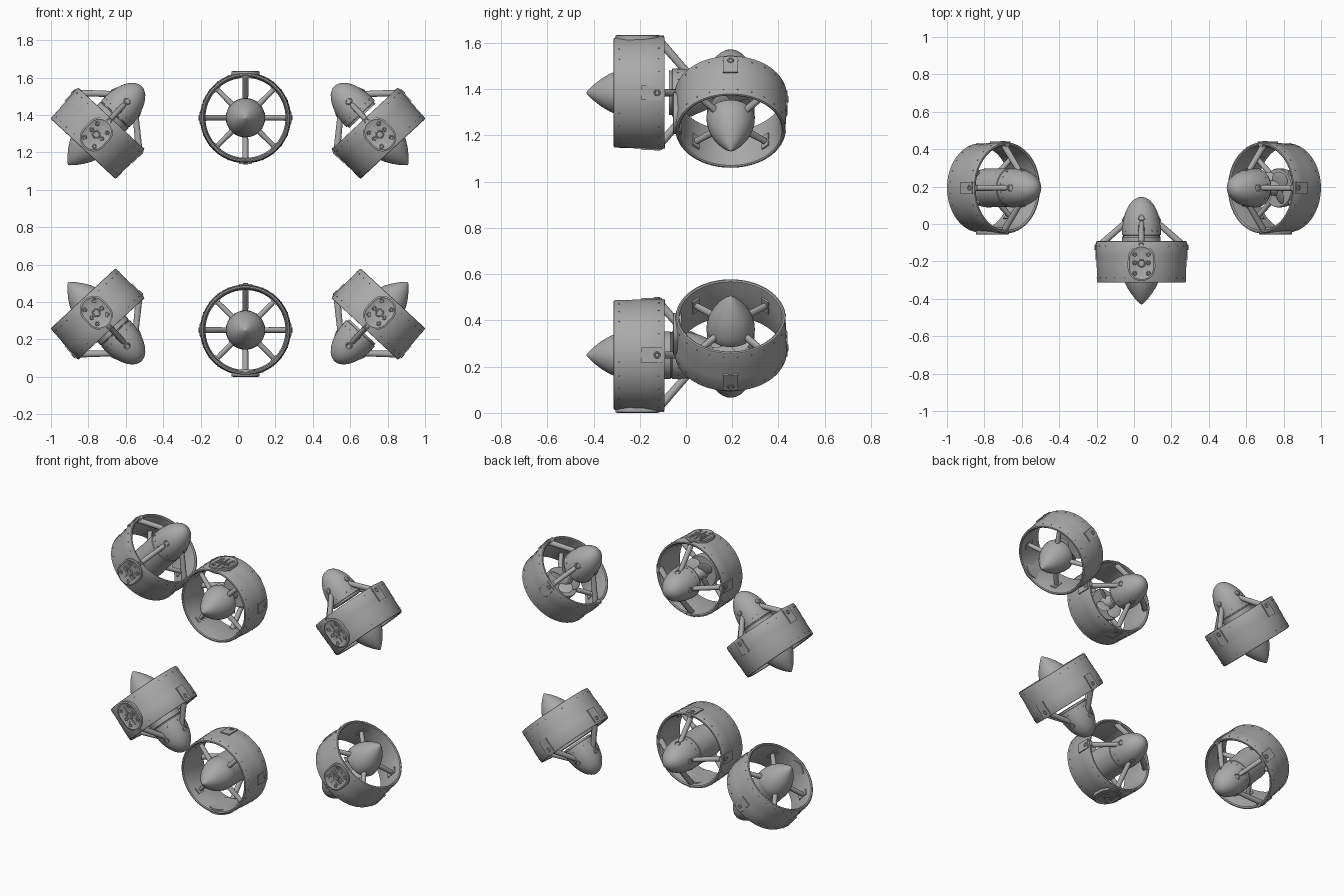
import bpy, bmesh, math
from mathutils import Matrix, Vector

if "Cube" in bpy.data.objects:
    bpy.data.objects.remove(bpy.data.objects["Cube"])

grey = bpy.data.materials.new("light_grey")
grey.diffuse_color = (0.4, 0.4, 0.4, 1)
grey.use_nodes = True
grey.node_tree.nodes["Principled BSDF"].inputs["Base Color"].default_value = grey.diffuse_color

# Local frame of a thruster: +Z points to the tail, +X to the access pad


def lathe(bm, prof, n=48, mat=Matrix(), closed=False):
    """Revolve (radius, z) points around Z."""
    rings = []
    for r, z in prof:
        if r == 0:
            rings.append([bm.verts.new(mat @ Vector((0, 0, z)))] * n)
        else:
            rings.append([bm.verts.new(mat @ Vector((r * math.cos(2 * math.pi * i / n),
                          r * math.sin(2 * math.pi * i / n), z))) for i in range(n)])
    pairs = list(zip(rings, rings[1:]))
    if closed:
        pairs.append((rings[-1], rings[0]))
    for a, b in pairs:
        for i in range(n):
            j = (i + 1) % n
            vs = list(dict.fromkeys((a[i], a[j], b[j], b[i])))
            if len(vs) > 2:
                bm.faces.new(vs)


def rod(bm, p0, p1, r0, r1, flat=1.0, n=12):
    """Tapered rod between two points; flat narrows it sideways."""
    p0, p1 = Vector(p0), Vector(p1)
    z = (p1 - p0).normalized()
    y = z.cross(Vector((0, 0, 1)))
    y = y.normalized() if y.length > 1e-4 else Vector((0, 1, 0))
    m = Matrix((y.cross(z), y, z)).transposed().to_4x4()
    m = Matrix.Translation(p0) @ m @ Matrix.Diagonal((1, flat, 1, 1))
    h = (p1 - p0).length
    lathe(bm, [(0, 0), (r0, 0), (r1, h), (0, h)], n, m)


def outward(r, z, y=0.0):
    """Frame on the +X side, its own Z pointing away from the axis."""
    return Matrix.Translation((r, y, z)) @ Matrix.Rotation(math.pi / 2, 4, 'Y')


def around(deg):
    return Matrix.Rotation(math.radians(deg), 4, 'Z')


def box(bm, mat, size):
    bmesh.ops.create_cube(bm, size=1, matrix=mat @ Matrix.Diagonal((*size, 1)))


def stud(bm, mat, r, h, n=8):
    lathe(bm, [(0, -0.004), (r, -0.004), (r, h), (0, h)], n, mat)


def loop(bm, mat, big, small, n=20):
    lathe(bm, [(big + small * math.cos(k * math.pi / 4), small * math.sin(k * math.pi / 4))
               for k in range(8)], n, mat, True)


meshes = {}


def part(name, fill):
    bm = bmesh.new()
    fill(bm)
    bmesh.ops.recalc_face_normals(bm, faces=bm.faces)
    me = bpy.data.meshes.new(name)
    bm.to_mesh(me)
    bm.free()
    me.materials.append(grey)
    for p in me.polygons:
        p.use_smooth = True
    me.set_sharp_from_angle(angle=math.radians(35))
    meshes[name] = me


# Hollow duct with rounded lips and a slight step
part("duct", lambda bm: lathe(bm, [
    (0.222, -0.107), (0.228, -0.111), (0.235, -0.109), (0.238, -0.103), (0.239, -0.03),
    (0.241, -0.02), (0.241, 0.02), (0.243, 0.03), (0.243, 0.103), (0.240, 0.110),
    (0.233, 0.111), (0.226, 0.106), (0.216, 0.04), (0.214, -0.04)], 72, closed=True))

# Pointed nose
part("nose_cone", lambda bm: lathe(bm, [
    (0, -0.228), (0.006, -0.225), (0.034, -0.197), (0.060, -0.163), (0.080, -0.130),
    (0.095, -0.095), (0.103, -0.060), (0.105, -0.03), (0.102, -0.022), (0, -0.022)]))

# Barrel joining nose and tail
part("motor_barrel", lambda bm: lathe(bm, [
    (0, -0.03), (0.103, -0.03), (0.103, 0.135), (0.099, 0.138), (0.099, 0.146), (0, 0.146)]))


# Rounded tail with a stepped collar and small bolts
def tail(bm):
    prof = [(0, 0.130), (0.096, 0.130), (0.096, 0.142), (0.104, 0.144)]
    for k in range(11):
        a = math.pi / 2 * k / 10
        prof.append((0.104 * math.cos(a) if k < 10 else 0, 0.158 + 0.190 * math.sin(a)))
    lathe(bm, prof)
    for k in range(16):
        stud(bm, around(22.5 * k + 11) @ outward(0.103, 0.168), 0.004, 0.003, 6)


part("tail_pod", tail)


# Four inner spokes holding the nose
def spokes(bm):
    for k in range(4):
        d = around(45 + 90 * k).to_3x3()
        rod(bm, d @ Vector((0.08, 0, -0.05)), d @ Vector((0.224, 0, -0.03)), 0.018, 0.015, 0.85)
        box(bm, around(45 + 90 * k) @ outward(0.213, -0.03), (0.07, 0.04, 0.008))


part("inner_spokes", spokes)


# Four sloping struts with round sockets on the tail
def struts(bm):
    for k in range(4):
        d = around(90 * k).to_3x3()
        rod(bm, d @ Vector((0.228, 0, 0.085)), d @ Vector((0.080, 0, 0.215)), 0.018, 0.016, 0.9)
        tilt = Matrix.Rotation(math.radians(-25), 4, 'Y')
        loop(bm, around(90 * k) @ outward(0.093, 0.236) @ tilt, 0.015, 0.005, 14)


part("rear_struts", struts)


# Stubby rotor blades on a short hub
def rotor(bm):
    lathe(bm, [(0, -0.025), (0.045, -0.025), (0.04, 0.025), (0.022, 0.05), (0, 0.055)], 24)
    for k in range(4):
        m = around(90 * k + 45) @ Matrix.Translation((0.062, 0, 0.008)) \
            @ Matrix.Rotation(math.radians(28), 4, 'X') @ Matrix.Diagonal((0.042, 0.045, 0.005, 1))
        bmesh.ops.create_uvsphere(bm, u_segments=20, v_segments=8, radius=1, matrix=m)


part("rotor", rotor)


# Raised access pad: rounded slab, rim, round bosses and short bars
def pad(bm):
    slab, rim = [], []
    for k in range(40):
        a = 2 * math.pi * k / 40
        off = 0.022 if math.sin(a) > 1e-6 else -0.022
        slab.append((0.074 * math.cos(a), 0.074 * math.sin(a) + off - 0.006))
        rim.append((0.065 * math.cos(a), 0.065 * math.sin(a) + off - 0.006))
    rows = [[bm.verts.new((x, y, z)) for y, z in pts] for x, pts in
            ((0.212, slab), (0.247, slab), (0.250, rim),
             (0.246, [(y * 0.9, (z + 0.006) * 0.92 - 0.006) for y, z in rim]))]
    for a, b in zip(rows, rows[1:]):
        for i in range(40):
            j = (i + 1) % 40
            bm.faces.new((a[i], a[j], b[j], b[i]))
    bm.faces.new(rows[-1])
    bm.faces.new(rows[0])
    loop(bm, outward(0.246, -0.006), 0.019, 0.004)
    stud(bm, outward(0.246, -0.006), 0.008, 0.004, 12)
    for sy in (-1, 1):
        for z in (-0.056, 0.0, 0.044):
            loop(bm, outward(0.246, z - 0.004, sy * 0.036), 0.009, 0.0035, 12)
        box(bm, outward(0.247, -0.028, sy * 0.032), (0.008, 0.032, 0.006))
        box(bm, outward(0.247, 0.022, sy * 0.034), (0.008, 0.024, 0.006))
        box(bm, outward(0.247, -0.006 + sy * 0.046, 0), (0.034, 0.009, 0.006))
    # plug behind the pad
    loop(bm, outward(0.243, 0.094), 0.011, 0.004, 14)


part("access_pad", pad)


# Three square brackets with a round fastener
def brackets(bm):
    for deg in (90, 180, 270):
        box(bm, around(deg) @ outward(0.238, 0.055), (0.09, 0.064, 0.018))
        loop(bm, around(deg) @ outward(0.247, 0.078), 0.011, 0.004, 14)
        box(bm, around(deg) @ outward(0.230, 0.100), (0.025, 0.03, 0.022))


part("duct_brackets", brackets)


# Tiny bolt heads near both duct edges
def bolts(bm):
    for k in range(24):
        if 2 <= k <= 22:
            stud(bm, around(15 * k + 7.5) @ outward(0.238, -0.085), 0.003, 0.003, 6)
            stud(bm, around(15 * k + 7.5) @ outward(0.243, 0.085), 0.003, 0.003, 6)


part("duct_bolts", bolts)

# Placement: centre, tail direction, pad direction, closed barrel or open rotor
units = [("upper_middle", (0.04, -0.203, 1.385), (0, 1, 0), (0, 0, 1), False),
         ("lower_middle", (0.04, -0.203, 0.25), (0, 1, 0), (0, 0, -1), True)]
for side, sx in (("left", -1), ("right", 1)):
    for level, z, sz in (("upper", 1.30, 1), ("lower", 0.338, -1)):
        units.append((level + "_" + side, (sx * 0.753, 0.193, z),
                      (-sx * 0.68, 0, sz * 0.733), (0, -1, 0), side == "left"))

for label, centre, axis, up, barrel in units:
    zc, xc = Vector(axis).normalized(), Vector(up)
    m = Matrix((xc, zc.cross(xc), zc)).transposed().to_4x4()
    m.translation = Vector(centre)
    for name, me in meshes.items():
        if name == ("rotor" if barrel else "motor_barrel"):
            continue
        ob = bpy.data.objects.new(label + "_" + name, me)
        ob.matrix_world = m
        bpy.context.scene.collection.objects.link(ob)
